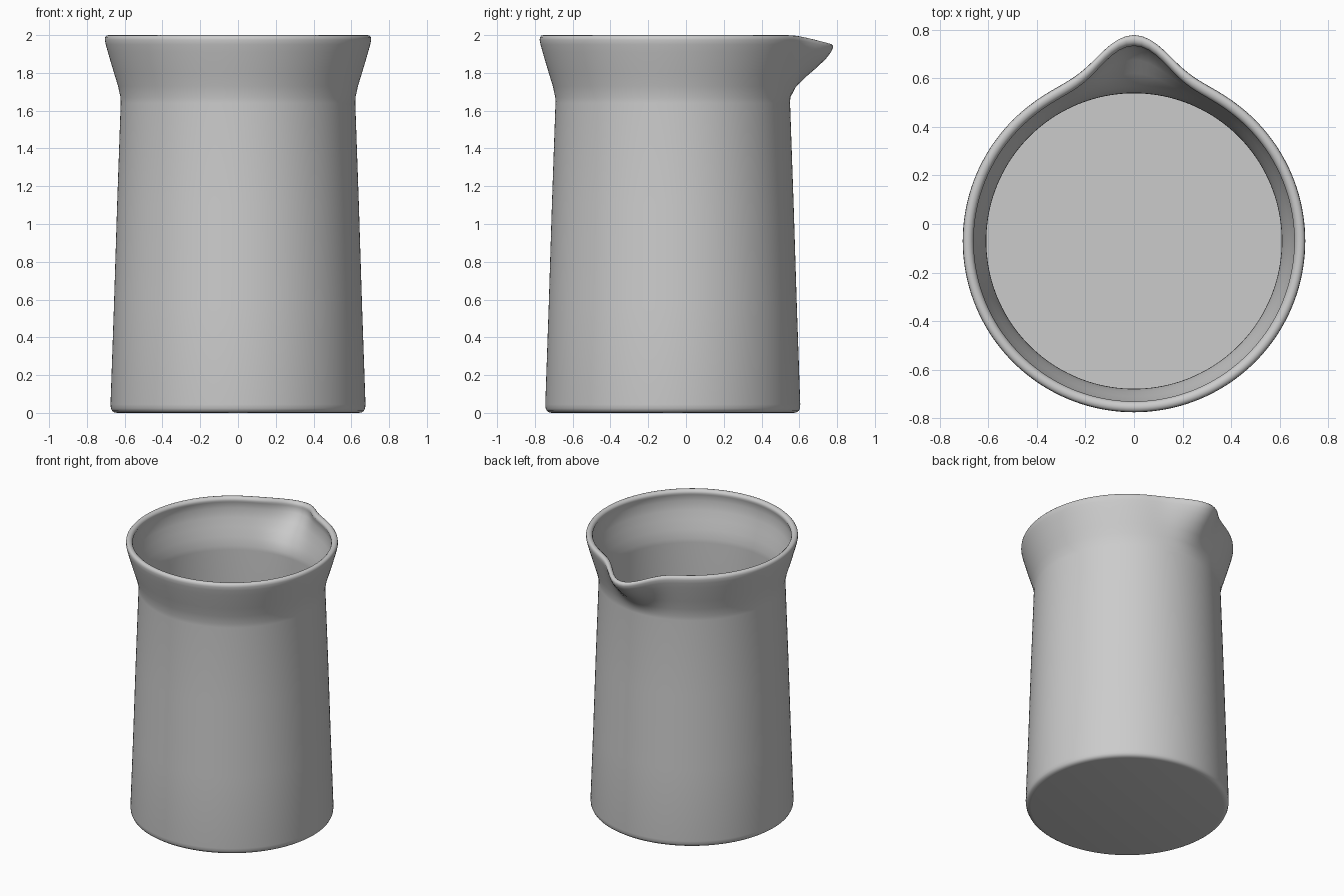
import bpy, bmesh
from math import sin, cos, pi, exp, radians

cube = bpy.data.objects.get("Cube")
if cube:
    bpy.data.objects.remove(cube)

SEGMENTS = 160
CENTRE_Y = -0.07
NECK_Z, TOP_Z = 1.66, 2.0
SPOUT_REACH, SPOUT_DROP, SPOUT_WIDTH = 0.145, 0.045, radians(13.1)

# Glazed grey material
grey = bpy.data.materials.new("plain grey")
grey.use_nodes = True
colour = (0.6, 0.6, 0.6, 1)
grey.diffuse_color = colour
grey.node_tree.nodes["Principled BSDF"].inputs["Base Color"].default_value = colour

# Cross-section (radius, height): underside, outer wall, rolled rim, inner wall, floor
profile = [
    (0.640, 0.0), (0.655, 0.003), (0.667, 0.011), (0.673, 0.024), (0.675, 0.045),
    (0.657, 0.56), (0.640, 1.1), (0.621, 1.64),
    (0.622, 1.67), (0.635, 1.73), (0.655, 1.795), (0.673, 1.855), (0.689, 1.91),
    (0.700, 1.95), (0.705, 1.975), (0.703, 1.989), (0.696, 1.997), (0.685, 2.0),
    (0.673, 1.997), (0.664, 1.989), (0.660, 1.977), (0.664, 1.965),
    (0.670, 1.92), (0.657, 1.855), (0.640, 1.795), (0.622, 1.73), (0.609, 1.67),
    (0.608, 1.64), (0.625, 1.1), (0.641, 0.56), (0.657, 0.04),
]


def jug_point(radius, z, turn):
    """Turned point, pulled out and down near the back to form the spout."""
    t = min(max((z - NECK_Z) / (TOP_Z - NECK_Z), 0), 1)
    pull = t * t * (3 - 2 * t) * exp(-(turn / SPOUT_WIDTH) ** 2)
    r = radius + SPOUT_REACH * pull
    return (r * sin(turn), CENTRE_Y + r * cos(turn), z - SPOUT_DROP * pull)


# Jug body: one closed skin with walls, rim, spout and floor
bm = bmesh.new()
turns = [2 * pi * i / SEGMENTS - pi for i in range(SEGMENTS)]
rings = [[bm.verts.new(jug_point(r, z, a)) for a in turns] for r, z in profile]
for low, high in zip(rings, rings[1:]):
    for i in range(SEGMENTS):
        j = (i + 1) % SEGMENTS
        bm.faces.new((low[i], low[j], high[j], high[i]))
bm.faces.new(rings[0])
bm.faces.new(rings[-1])
bmesh.ops.recalc_face_normals(bm, faces=bm.faces)

mesh = bpy.data.meshes.new("jug_body")
bm.to_mesh(mesh)
bm.free()
mesh.materials.append(grey)
jug = bpy.data.objects.new("jug_body", mesh)
bpy.context.collection.objects.link(jug)

bpy.ops.object.select_all(action='DESELECT')
jug.select_set(True)
bpy.context.view_layer.objects.active = jug
bpy.ops.object.shade_smooth_by_angle(angle=radians(45))
